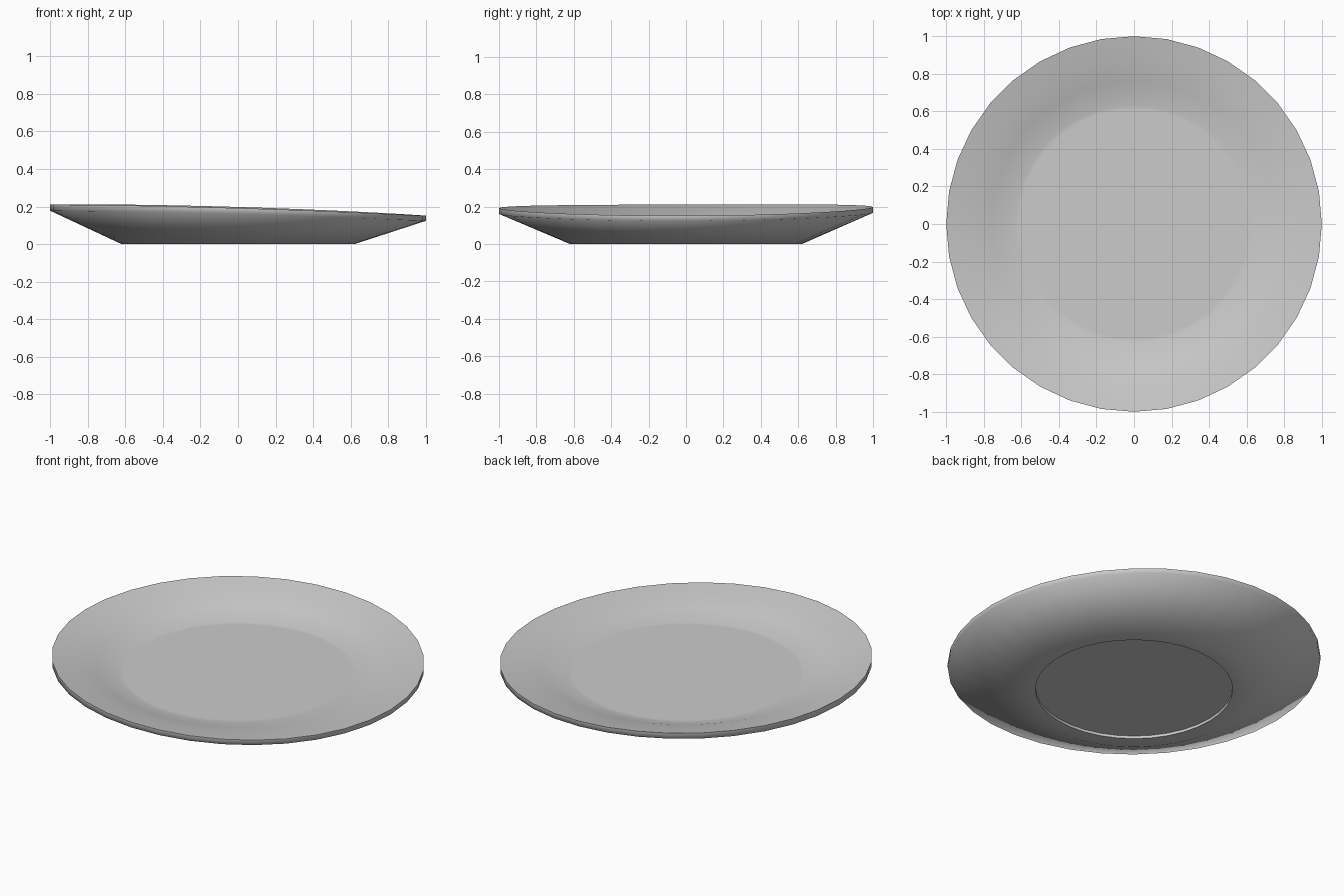
import bpy, bmesh, math

if "Cube" in bpy.data.objects:
    bpy.data.objects.remove(bpy.data.objects["Cube"])

SEGMENTS = 36


def rim_top(a):
    # uneven rim: high on the left, low on the right
    return 0.188 - 0.030 * math.cos(a) - 0.0067 * math.cos(2 * a) + 0.003 * math.sin(a)


def rim_bottom(a):
    return rim_top(a) - 0.031 + 0.003 * math.cos(a)


FLOOR = 0.105


def slope(t):
    # inner slope from the floor to the rim, slightly bulged
    return lambda a: FLOOR + (rim_top(a) - FLOOR) * t + 0.007 * math.sin(math.pi * t)


# Profile from underside centre outward, over the rim and back to the floor
profile = [
    (0.53, lambda a: 0.016),
    (0.53, lambda a: 0.0),
    (0.62, lambda a: 0.0),
    (1.0, rim_bottom),
    (1.0, rim_top),
    (0.88, slope(0.69)),
    (0.76, slope(0.36)),
    (0.635, slope(0.0)),
    (0.61, slope(0.0)),
]

bm = bmesh.new()
rings = []
for radius, height in profile:
    ring = []
    for i in range(SEGMENTS):
        a = 2 * math.pi * i / SEGMENTS
        ring.append(bm.verts.new((radius * math.cos(a), radius * math.sin(a), height(a))))
    rings.append(ring)

# Walls between neighbouring rings
for lower, upper in zip(rings, rings[1:]):
    for i in range(SEGMENTS):
        j = (i + 1) % SEGMENTS
        bm.faces.new((lower[i], lower[j], upper[j], upper[i]))

# Recessed underside and flat eating surface
bm.faces.new(rings[0])
bm.faces.new(rings[-1])
bmesh.ops.recalc_face_normals(bm, faces=bm.faces)

mesh = bpy.data.meshes.new("plate")
bm.to_mesh(mesh)
bm.free()
plate = bpy.data.objects.new("plate", mesh)
bpy.context.collection.objects.link(plate)

bpy.context.view_layer.objects.active = plate
plate.select_set(True)
bpy.ops.object.shade_smooth_by_angle(angle=math.radians(78))
